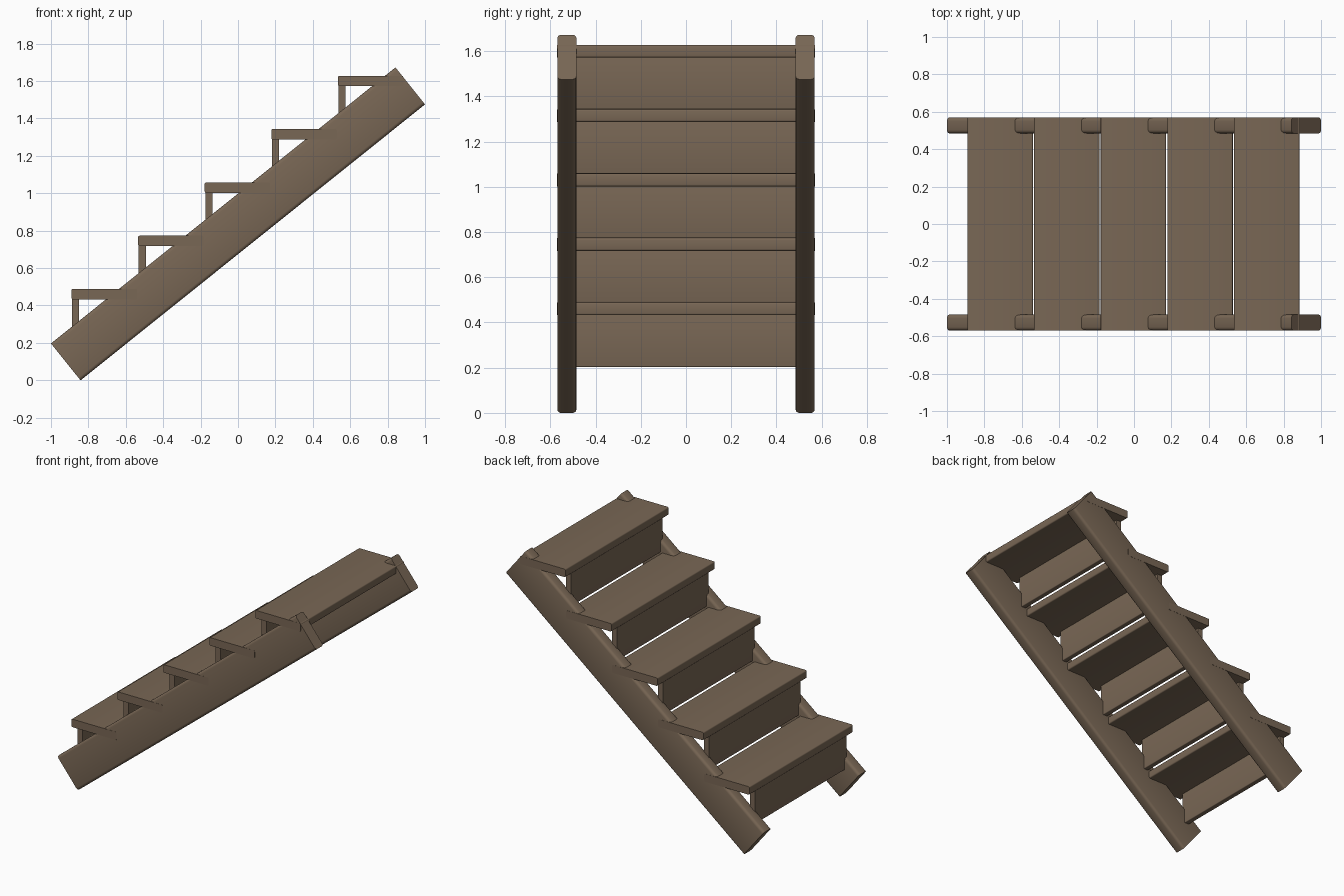
import bpy
import bmesh
import math
from mathutils import Matrix

cube = bpy.data.objects.get("Cube")
if cube:
    bpy.data.objects.remove(cube, do_unlink=True)

# One brown timber colour
wood = bpy.data.materials.new("brown_wood")
wood.use_nodes = True
BROWN = (0.19, 0.135, 0.09, 1.0)
wood.diffuse_color = BROWN
wood.node_tree.nodes["Principled BSDF"].inputs["Base Color"].default_value = BROWN


def plank(name, size, center, grain, bevel, tilt=0.0):
    """Timber board with its long edges (along the grain axis) rounded."""
    bm = bmesh.new()
    bmesh.ops.create_cube(bm, size=1.0)
    bmesh.ops.scale(bm, vec=size, verts=bm.verts)
    edges = [e for e in bm.edges
             if abs(e.verts[0].co[grain] - e.verts[1].co[grain]) > size[grain] / 2]
    bmesh.ops.bevel(bm, geom=edges, offset=bevel, segments=3,
                    profile=0.5, affect='EDGES')
    bmesh.ops.rotate(bm, verts=bm.verts, matrix=Matrix.Rotation(tilt, 3, 'Y'))
    bmesh.ops.translate(bm, verts=bm.verts, vec=center)
    mesh = bpy.data.meshes.new(name)
    bm.to_mesh(mesh)
    bm.free()
    mesh.materials.append(wood)
    obj = bpy.data.objects.new(name, mesh)
    bpy.context.collection.objects.link(obj)
    bpy.ops.object.select_all(action='DESELECT')
    obj.select_set(True)
    bpy.context.view_layer.objects.active = obj
    bpy.ops.object.shade_smooth_by_angle(angle=math.radians(40))
    return obj


# Sloping side beams
SLOPE = math.radians(38.7)
for side, y in (("left", 0.527), ("right", -0.527)):
    plank(f"{side}_stringer", (2.36, 0.084, 0.253), (0, y, 0.836),
          grain=0, bevel=0.018, tilt=-SLOPE)

# Five treads, each with a riser under its nose
RUN, RISE = 0.356, 0.285
for i in range(5):
    x = -0.89 + i * RUN
    top = 0.488 + i * RISE
    plank(f"tread_{i + 1}", (0.35, 1.14, 0.056), (x + 0.175, 0, top - 0.028),
          grain=1, bevel=0.008)
    plank(f"riser_{i + 1}", (0.038, 1.01, 0.235), (x + 0.022, 0, top - 0.168),
          grain=1, bevel=0.005)
